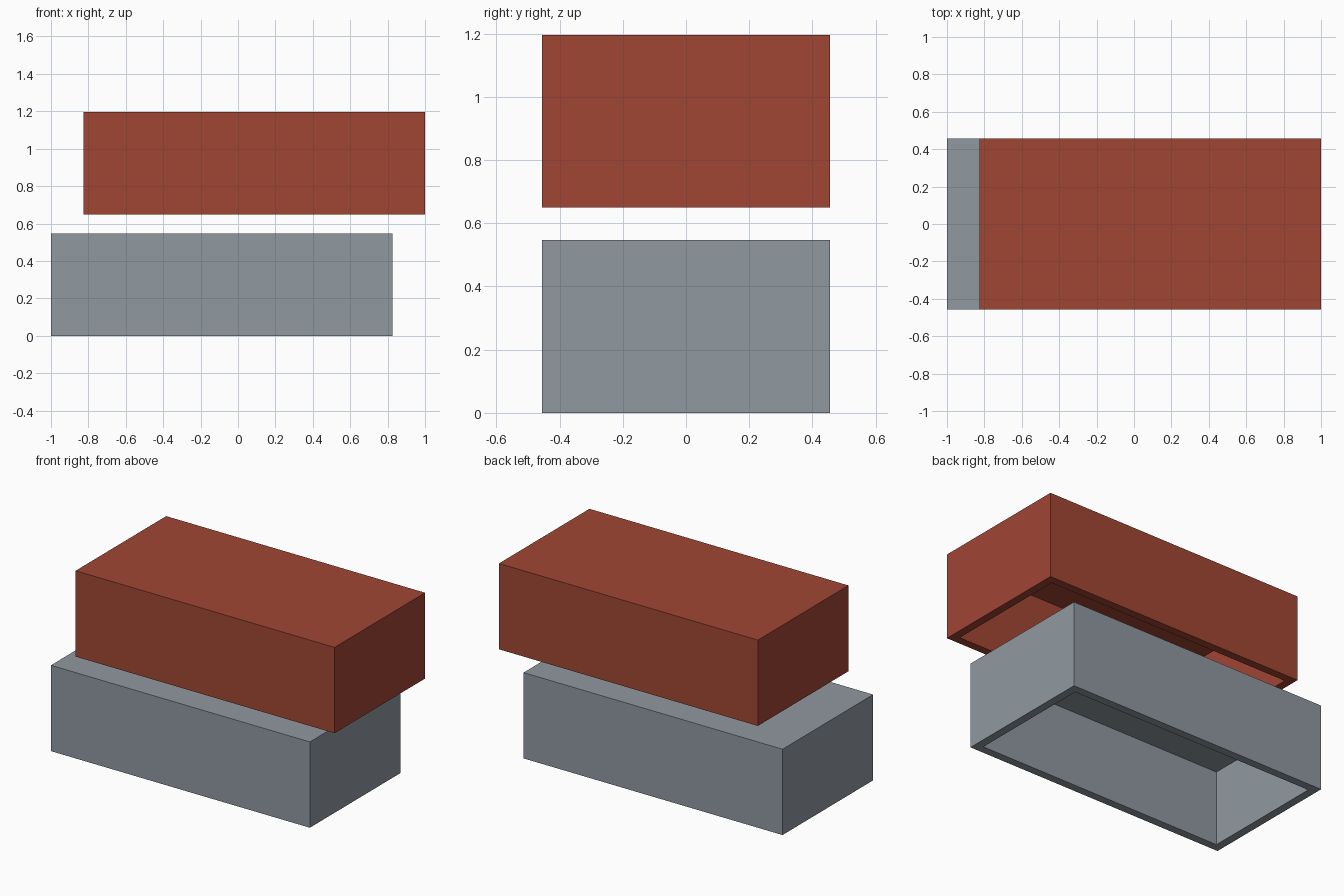
import bpy
import bmesh
from mathutils import Matrix, Vector

default = bpy.data.objects.get("Cube")
if default:
    bpy.data.objects.remove(default, do_unlink=True)

LENGTH, WIDTH, HEIGHT = 1.826, 0.912, 0.547
WALL = 0.073
GAP = 0.102


def make_material(name, color):
    mat = bpy.data.materials.new(name)
    mat.use_nodes = True
    mat.diffuse_color = color
    mat.node_tree.nodes["Principled BSDF"].inputs["Base Color"].default_value = color
    return mat


def make_open_box(name, x, z, mat):
    """Closed on top, hollow from below, with even walls."""
    bm = bmesh.new()
    bmesh.ops.create_cube(bm, size=1, matrix=Matrix.Diagonal((LENGTH, WIDTH, HEIGHT, 1)))
    bmesh.ops.translate(bm, verts=bm.verts, vec=Vector((0, 0, HEIGHT / 2)))
    # Inset the underside for the rim, then push it up into the cavity
    bm.normal_update()
    bottom = min(bm.faces, key=lambda f: f.calc_center_median().z)
    bmesh.ops.inset_region(bm, faces=[bottom], thickness=WALL)
    cavity = bmesh.ops.extrude_discrete_faces(bm, faces=[bottom])["faces"][0]
    bmesh.ops.translate(bm, verts=cavity.verts, vec=Vector((0, 0, HEIGHT - WALL)))
    bmesh.ops.recalc_face_normals(bm, faces=bm.faces)
    mesh = bpy.data.meshes.new(name)
    bm.to_mesh(mesh)
    bm.free()
    mesh.materials.append(mat)
    obj = bpy.data.objects.new(name, mesh)
    obj.location = (x, 0, z)
    bpy.context.collection.objects.link(obj)


# Two identical boxes, shifted to opposite ends
offset = 1 - LENGTH / 2
make_open_box("lower_box", -offset, 0, make_material("slate grey", (0.279, 0.314, 0.352, 1)))
make_open_box("upper_box", offset, HEIGHT + GAP, make_material("brick red", (0.352, 0.061, 0.034, 1)))
